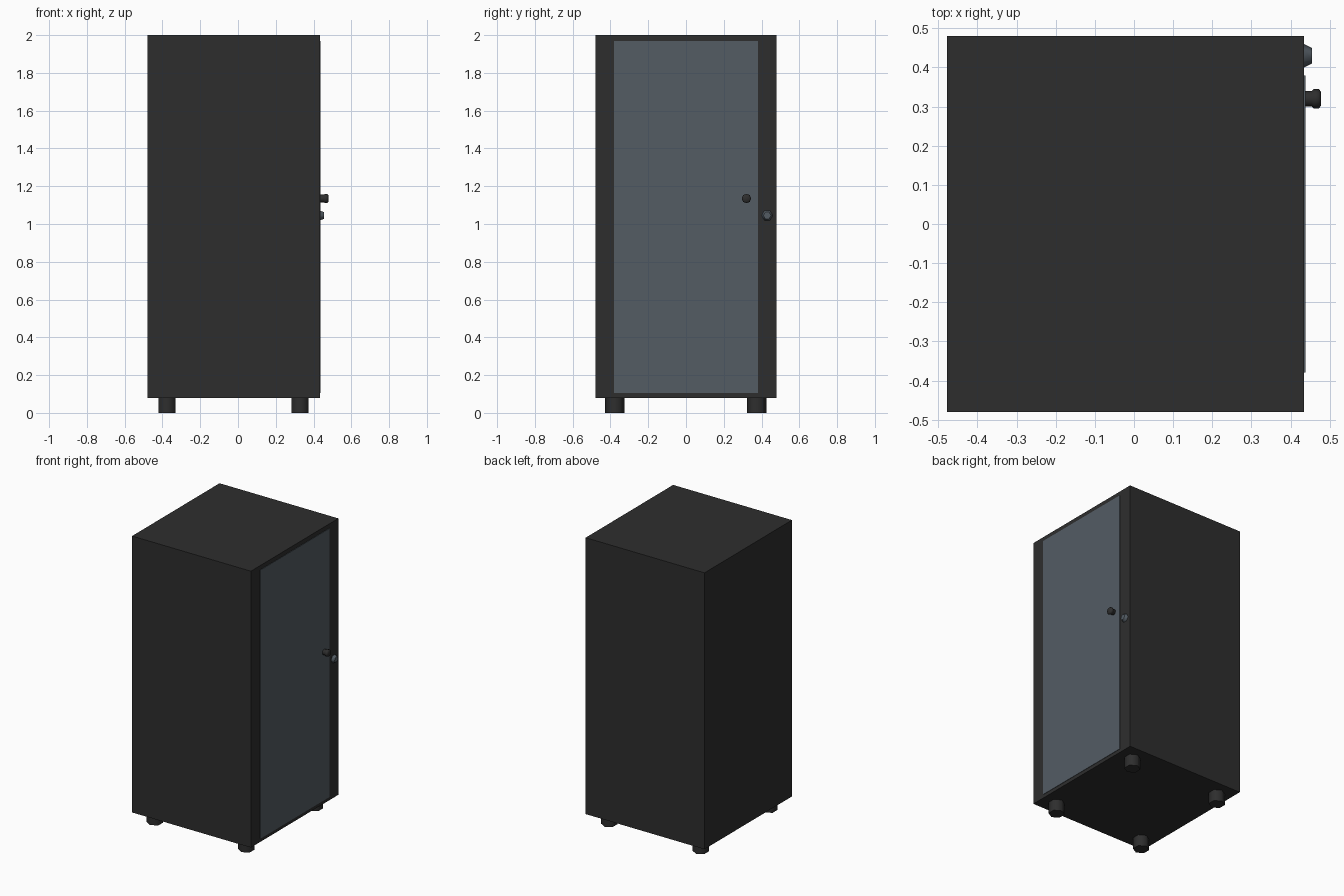
import bpy, bmesh, math
from mathutils import Matrix, Vector

if "Cube" in bpy.data.objects:
    bpy.data.objects.remove(bpy.data.objects["Cube"])


def material(name, rgb):
    m = bpy.data.materials.new(name)
    m.diffuse_color = (*rgb, 1)
    m.use_nodes = True
    m.node_tree.nodes["Principled BSDF"].inputs["Base Color"].default_value = m.diffuse_color
    return m


BLACK = material("charcoal", (0.027, 0.027, 0.027))
GLASS = material("blue grey glass", (0.087, 0.107, 0.127))


def finish(bm, name, mat, smooth=False):
    bmesh.ops.recalc_face_normals(bm, faces=bm.faces[:])
    me = bpy.data.meshes.new(name)
    bm.to_mesh(me)
    bm.free()
    me.materials.append(mat)
    ob = bpy.data.objects.new(name, me)
    bpy.context.collection.objects.link(ob)
    if smooth:
        bpy.ops.object.select_all(action='DESELECT')
        ob.select_set(True)
        bpy.context.view_layer.objects.active = ob
        bpy.ops.object.shade_smooth_by_angle(angle=math.radians(65))
    return ob


def box(name, lo, hi, mat):
    lo, hi = Vector(lo), Vector(hi)
    bm = bmesh.new()
    bmesh.ops.create_cube(bm, size=1, matrix=Matrix.Translation((lo + hi) / 2)
                          @ Matrix.Diagonal((*(hi - lo), 1)))
    return finish(bm, name, mat)


def turned(name, profile, origin, axis, sides, mat):
    """Closed solid of revolution; profile holds (radius, distance along axis)."""
    bm = bmesh.new()
    rings = []
    for r, d in profile:
        ring = []
        for i in range(sides):
            a = 2 * math.pi * i / sides
            c, s = r * math.cos(a), r * math.sin(a)
            offset = Vector((d, c, s)) if axis == 'X' else Vector((s, c, d))
            ring.append(bm.verts.new(Vector(origin) + offset))
        rings.append(ring)
    for a, b in zip(rings, rings[1:]):
        for i in range(sides):
            j = (i + 1) % sides
            bm.faces.new((a[i], a[j], b[j], b[i]))
    bm.faces.new(rings[0])
    bm.faces.new(rings[-1])
    return finish(bm, name, mat, smooth=True)


# Cabinet and the glass panel in its door
box("cabinet_body", (-0.478, -0.48, 0.08), (0.435, 0.48, 2.0), BLACK)
box("door_glass", (0.43, -0.38, 0.104), (0.438, 0.38, 1.97), GLASS)

# Door knob and lock
turned("door_knob", [(0.02, 0), (0.02, 0.02), (0.025, 0.026), (0.025, 0.038), (0.018, 0.044)],
       (0.434, 0.32, 1.135), 'X', 8, BLACK)
turned("door_lock", [(0.03, 0), (0.02, 0.021)], (0.434, 0.43, 1.045), 'X', 6, GLASS)

# Four hexagonal feet
for x, xn in ((-0.375, "left"), (0.328, "right")):
    for y, yn in ((-0.377, "front"), (0.374, "back")):
        turned(f"{yn}_{xn}_foot", [(0.052, 0), (0.052, 0.085)], (x, y, 0), 'Z', 6, BLACK)
